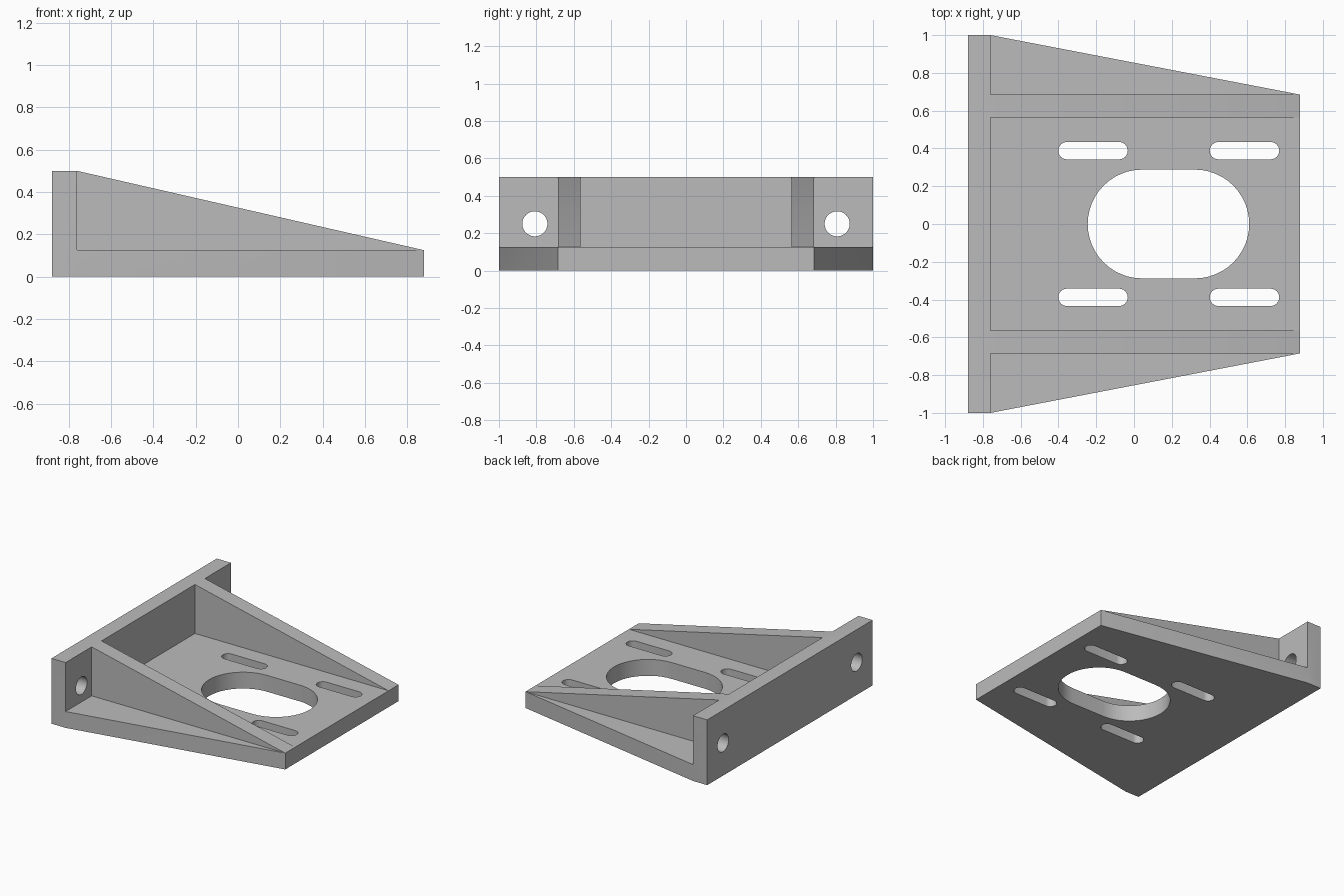
import bpy
import bmesh
import math
from mathutils import Vector

old = bpy.data.objects.get("Cube")
if old:
    bpy.data.objects.remove(old, do_unlink=True)

grey = bpy.data.materials.new("plain_grey")
grey.use_nodes = True
COLOUR = (0.5, 0.5, 0.5, 1)
grey.diffuse_color = COLOUR
grey.node_tree.nodes["Principled BSDF"].inputs["Base Color"].default_value = COLOUR

LEFT, INNER, RIGHT = -0.88, -0.76, 0.88    # wall back, wall face, plate tip
WALL_TOP, PLATE_TOP = 0.5, 0.125
RIB_IN, RIB_OUT = 0.565, 0.685


def prism(name, outline, start, end, axis):
    """Extrude a closed 2D outline along the named axis."""
    place = {"x": lambda a, b, c: (c, a, b),
             "y": lambda a, b, c: (a, c, b),
             "z": lambda a, b, c: (a, b, c)}[axis]
    bm = bmesh.new()
    face = bm.faces.new([bm.verts.new(place(a, b, start)) for a, b in outline])
    grown = bmesh.ops.extrude_face_region(bm, geom=[face])["geom"]
    moved = [v for v in grown if isinstance(v, bmesh.types.BMVert)]
    bmesh.ops.translate(bm, verts=moved, vec=Vector(place(0, 0, end - start)))
    bmesh.ops.recalc_face_normals(bm, faces=bm.faces)
    mesh = bpy.data.meshes.new(name)
    bm.to_mesh(mesh)
    bm.free()
    mesh.materials.append(grey)
    obj = bpy.data.objects.new(name, mesh)
    bpy.context.collection.objects.link(obj)
    return obj


def slot(a0, a1, b, r, steps=24):
    """Outline of a round-ended slot whose end centres are a0 and a1."""
    points = []
    for centre, turn in ((a1, -math.pi / 2), (a0, math.pi / 2)):
        for i in range(steps + 1):
            t = turn + math.pi * i / steps
            points.append((centre + r * math.cos(t), b + r * math.sin(t)))
    return points


def circle(a, b, r, steps=48):
    return [(a + r * math.cos(math.tau * i / steps),
             b + r * math.sin(math.tau * i / steps)) for i in range(steps)]


def combine(target, tool, operation):
    """Apply a boolean, then drop the tool object."""
    tool.hide_render = True
    mod = target.modifiers.new(operation.title(), "BOOLEAN")
    mod.operation, mod.solver, mod.object = operation, "EXACT", tool
    bpy.context.view_layer.objects.active = target
    bpy.ops.object.modifier_apply(modifier=mod.name)
    bpy.data.objects.remove(tool, do_unlink=True)


# Tapered base plate
bracket = prism("mounting_bracket", [
    (LEFT, -1), (INNER, -1), (RIGHT, -RIB_OUT),
    (RIGHT, RIB_OUT), (INNER, 1), (LEFT, 1)], 0, PLATE_TOP, "z")

# Upright wall
wall = prism("upright_wall", [(LEFT, 0), (INNER, 0), (INNER, WALL_TOP), (LEFT, WALL_TOP)],
             -1, 1, "y")
combine(bracket, wall, "UNION")

# Sloping ribs, rooted in the wall and plate
for side in (-1, 1):
    rib = prism("sloping_rib", [
        (INNER - 0.05, 0.06), (RIGHT - 0.05, 0.06), (RIGHT, PLATE_TOP),
        (INNER, WALL_TOP), (INNER - 0.05, WALL_TOP)],
        side * RIB_IN, side * RIB_OUT, "y")
    combine(bracket, rib, "UNION")

# Large central opening
combine(bracket, prism("opening_cutter", slot(0.043, 0.322, 0, 0.288), -0.1, 0.3, "z"),
        "DIFFERENCE")

for side in (-1, 1):
    # Adjustment slots
    for x in (-0.217, 0.585):
        outline = slot(x - 0.138, x + 0.138, side * 0.388, 0.046, 12)
        combine(bracket, prism("slot_cutter", outline, -0.1, 0.3, "z"), "DIFFERENCE")
    # Wall bolt holes
    hole = prism("bolt_hole_cutter", circle(side * 0.808, 0.25, 0.067), -1, -0.7, "x")
    combine(bracket, hole, "DIFFERENCE")

# Smooth the round holes, keep the machined edges sharp
bpy.ops.object.select_all(action="DESELECT")
bracket.select_set(True)
bpy.context.view_layer.objects.active = bracket
bpy.ops.object.shade_smooth_by_angle(angle=math.radians(20))
